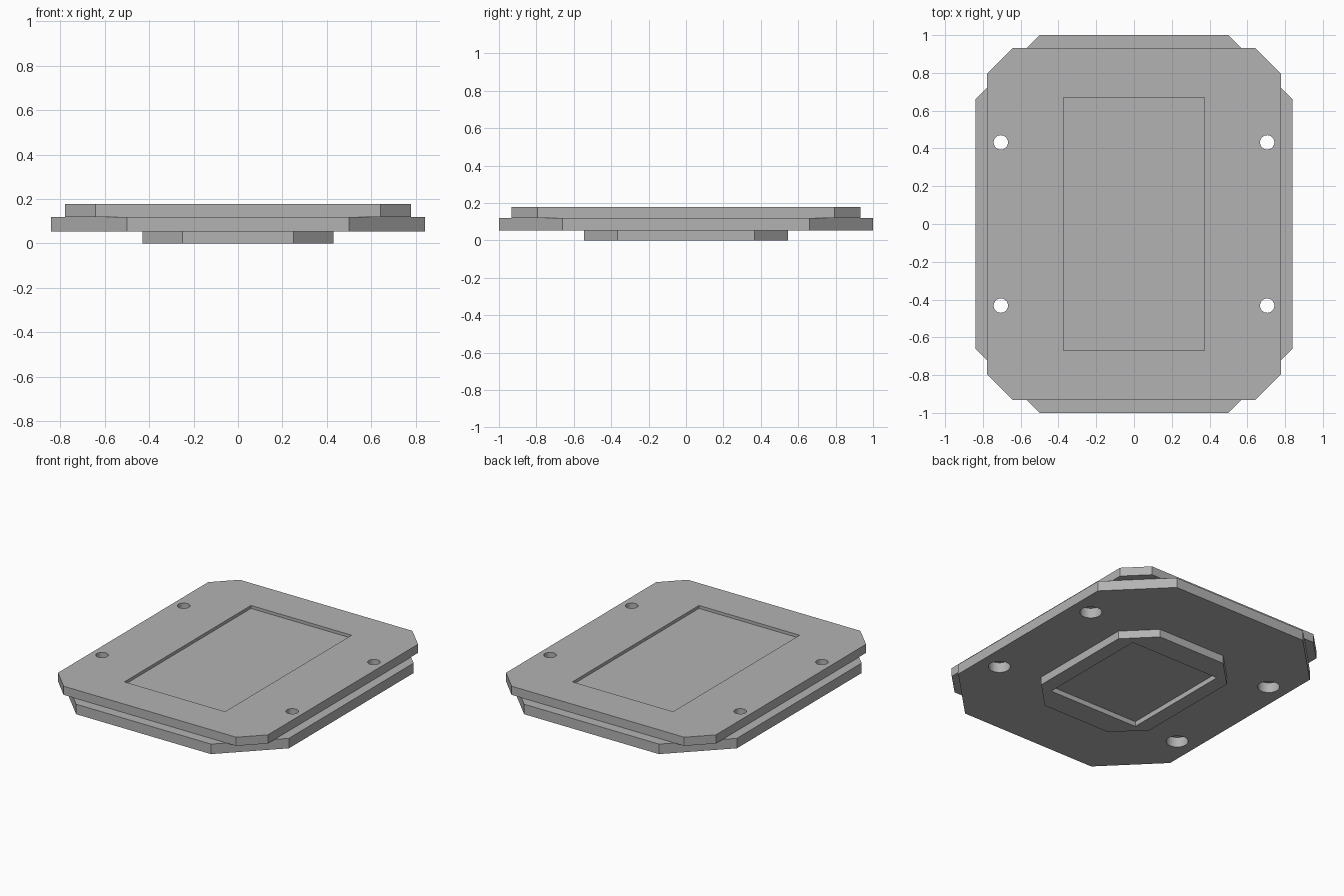
import bpy
import bmesh
from mathutils import Matrix, Vector

cube = bpy.data.objects.get("Cube")
if cube:
    bpy.data.objects.remove(cube, do_unlink=True)

GREY = (0.45, 0.45, 0.45, 1.0)
grey = bpy.data.materials.new("plain_grey")
grey.use_nodes = True
grey.diffuse_color = GREY
grey.node_tree.nodes["Principled BSDF"].inputs["Base Color"].default_value = GREY


def make_object(name, bm):
    bmesh.ops.recalc_face_normals(bm, faces=bm.faces)
    mesh = bpy.data.meshes.new(name)
    bm.to_mesh(mesh)
    bm.free()
    mesh.materials.append(grey)
    obj = bpy.data.objects.new(name, mesh)
    bpy.context.collection.objects.link(obj)
    return obj


def plate(name, hx, hy, chamfer, z0, z1):
    """Rectangular plate with cut corners, given by half sizes."""
    bm = bmesh.new()
    outline = []
    for sx, sy in ((1, 1), (-1, 1), (-1, -1), (1, -1)):
        corner = [(sx * hx, sy * (hy - chamfer)), (sx * (hx - chamfer), sy * hy)]
        if chamfer == 0:
            corner = corner[:1]
        outline += corner if sx * sy > 0 else corner[::-1]
    face = bm.faces.new([bm.verts.new((x, y, z0)) for x, y in outline])
    new = bmesh.ops.extrude_face_region(bm, geom=[face])["geom"]
    top = [v for v in new if isinstance(v, bmesh.types.BMVert)]
    bmesh.ops.translate(bm, verts=top, vec=Vector((0, 0, z1 - z0)))
    return make_object(name, bm)


def bolt_pins(name, radius, z0, z1):
    """Four round cutters, one at each bolt position."""
    bm = bmesh.new()
    for sx in (-1, 1):
        for sy in (-1, 1):
            bmesh.ops.create_cone(
                bm, cap_ends=True, segments=32, radius1=radius, radius2=radius,
                depth=z1 - z0,
                matrix=Matrix.Translation((sx * 0.705, sy * 0.432, (z0 + z1) / 2)))
    return make_object(name, bm)


def cut(target, *cutters):
    """Subtract the cutters, bake the result and remove the helpers."""
    for cutter in cutters:
        cutter.hide_render = True
        mod = target.modifiers.new("cut", "BOOLEAN")
        mod.operation = "DIFFERENCE"
        mod.solver = "EXACT"
        mod.object = cutter
    graph = bpy.context.evaluated_depsgraph_get()
    baked = bpy.data.meshes.new_from_object(target.evaluated_get(graph))
    target.modifiers.clear()
    target.data = baked
    for cutter in cutters:
        bpy.data.objects.remove(cutter, do_unlink=True)


# Top plate: shallow rectangular recess and narrow bolt holes
top_plate = plate("top_plate", 0.778, 0.933, 0.138, 0.12, 0.178)
cut(top_plate,
    plate("top_recess_cutter", 0.373, 0.67, 0, 0.158, 0.3),
    bolt_pins("bolt_hole_cutter", 0.038, 0.0, 0.3))

# Middle plate: wider counterbores below the bolt holes
middle_plate = plate("middle_plate", 0.84, 1.0, 0.34, 0.053, 0.12)
cut(middle_plate, bolt_pins("counterbore_cutter", 0.067, 0.0, 0.3))

# Bottom boss: rectangular recess on the underside
bottom_boss = plate("bottom_boss", 0.43, 0.545, 0.18, 0.0, 0.053)
cut(bottom_boss, plate("bottom_recess_cutter", 0.333, 0.385, 0, -0.1, 0.033))
